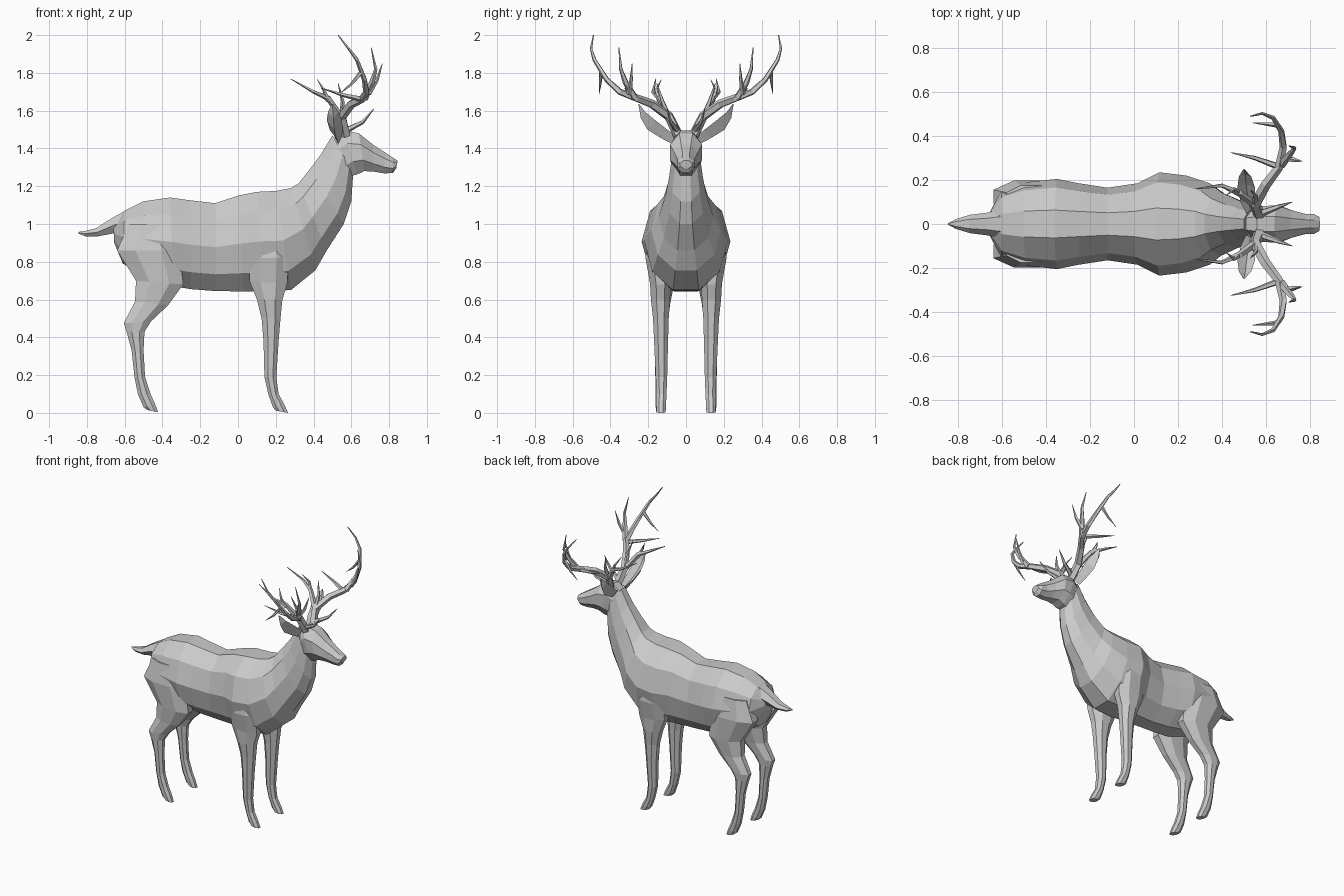
import bpy, bmesh
from math import sin, cos, pi
from mathutils import Vector


def skin(name, rings, mirror=False):
    """Join rings of points into one capped, flat-shaded mesh."""
    bm = bmesh.new()
    rows = [[bm.verts.new(p) for p in r] for r in rings]
    n = len(rows[0])
    for a, b in zip(rows, rows[1:]):
        for i in range(n):
            j = (i + 1) % n
            bm.faces.new((a[i], a[j], b[j], b[i]))
    bm.faces.new(rows[0])
    bm.faces.new(rows[-1])
    bmesh.ops.recalc_face_normals(bm, faces=bm.faces)
    me = bpy.data.meshes.new(name)
    bm.to_mesh(me)
    bm.free()
    ob = bpy.data.objects.new(name, me)
    bpy.context.collection.objects.link(ob)
    if mirror:
        ob.modifiers.new("mirror", 'MIRROR').use_axis = (False, True, False)
    return ob


def section(x1, z1, x2, z2, w, y=0.0, n=10):
    """Oval ring between two side-view outline points, half width w."""
    k = 1 / cos(pi / n)
    mid = Vector(((x1 + x2) / 2, y, (z1 + z2) / 2))
    half = Vector(((x1 - x2) / 2, 0, (z1 - z2) / 2)) * k
    return [mid + half * cos(a) + Vector((0, w * sin(a), 0))
            for a in (pi / n + 2 * pi * i / n for i in range(n))]


def horn(name, pts, r, n=5):
    """Tapered tube through points, mirrored to the other side."""
    pts = [Vector(p) for p in pts]
    rings = []
    for i, p in enumerate(pts):
        t = (pts[min(i + 1, len(pts) - 1)] - pts[max(i - 1, 0)]).normalized()
        u = t.cross(Vector((0.5, -0.8, 0.35))).normalized()
        v = t.cross(u)
        s = r * (1 - 0.9 * (i / (len(pts) - 1)) ** 1.3)
        rings.append([p + (u * cos(2 * pi * k / n) + v * sin(2 * pi * k / n)) * s
                      for k in range(n)])
    return skin(name, rings, True)


# Torso and neck: back point, belly point, half width
body = [(-.66, 1.0, -.655, .90, .05), (-.60, 1.07, -.61, .79, .15),
        (-.50, 1.12, -.48, .72, .19), (-.36, 1.14, -.34, .67, .205),
        (-.25, 1.125, -.25, .655, .185), (-.12, 1.11, -.12, .645, .165),
        (0, 1.15, .03, .643, .185), (.10, 1.17, .13, .645, .235),
        (.20, 1.175, .28, .65, .22), (.28, 1.19, .41, .755, .185),
        (.32, 1.215, .47, .86, .145), (.38, 1.29, .56, 1.0, .11),
        (.44, 1.37, .60, 1.12, .09), (.50, 1.47, .61, 1.27, .072)]
skin("body_and_neck", [section(*s) for s in body])

# Head
head = [(.49, 1.44, .58, 1.25, .065), (.56, 1.495, .63, 1.262, .088),
        (.64, 1.48, .67, 1.28, .092), (.715, 1.42, .72, 1.277, .067),
        (.78, 1.378, .775, 1.268, .05), (.82, 1.352, .82, 1.27, .048),
        (.845, 1.335, .838, 1.295, .034)]
skin("head", [section(*s, n=8) for s in head])

# Tail
tail = [(-.57, 1.085, -.60, .96, .075), (-.67, 1.03, -.66, .95, .052),
        (-.75, .978, -.74, .935, .042), (-.81, .963, -.81, .935, .022),
        (-.845, .958, -.845, .95, .004)]
skin("tail", [section(*s, n=6) for s in tail])

# Legs: front point, rear point, half width, sideways centre
hind = [(-.36, 1.0, -.58, 1.0, .06, .12), (-.31, .86, -.64, .86, .08, .125),
        (-.29, .68, -.54, .70, .068, .125), (-.37, .57, -.545, .59, .05, .13),
        (-.46, .485, -.605, .475, .042, .135), (-.495, .43, -.59, .43, .037, .135),
        (-.50, .33, -.563, .33, .032, .135), (-.492, .19, -.548, .19, .03, .135),
        (-.463, .10, -.53, .10, .028, .135), (-.44, .05, -.50, .03, .028, .135),
        (-.423, .003, -.48, .015, .025, .135)]
fore = [(.22, .98, .08, .98, .05, .15), (.27, .82, .06, .82, .07, .15),
        (.26, .68, .06, .70, .06, .135), (.235, .60, .10, .60, .055, .135),
        (.225, .50, .125, .50, .045, .133), (.215, .38, .135, .38, .04, .132),
        (.203, .19, .14, .19, .033, .13), (.215, .10, .16, .10, .029, .13),
        (.245, .045, .185, .03, .028, .132), (.265, .0, .20, .012, .026, .132)]
for name, leg in (("hind_legs", hind), ("front_legs", fore)):
    skin(name, [section(a, b, c, d, w, y, 8) for a, b, c, d, w, y in leg], True)

# Ears: thin cupped leaves pointing out and up
ears = []
for x, y, z, w, t in ((.53, .06, 1.45, .02, .02), (.52, .11, 1.48, .034, .022),
                      (.51, .18, 1.53, .04, .026), (.505, .225, 1.58, .028, .016),
                      (.50, .25, 1.635, .003, .002)):
    o = Vector((0, -.6, .8)) * t
    c = Vector((x, y, z))
    ears.append([c + Vector((w, 0, 0)) + o, c - o * .1,
                 c - Vector((w, 0, 0)) + o, c - o * 1.5])
skin("ears", ears, True)

# Antlers: main beam and tines
horn("antler_beams", [(.57, .04, 1.47), (.55, .09, 1.57), (.60, .18, 1.635),
                      (.66, .26, 1.665), (.68, .35, 1.70), (.67, .42, 1.765),
                      (.63, .485, 1.87), (.585, .503, 1.93), (.53, .49, 2.0)], .028)
tines = {
    "upper": ([(.67, .27, 1.665), (.71, .32, 1.75), (.73, .345, 1.82), (.705, .355, 1.935)], .02),
    "forward": ([(.69, .30, 1.69), (.735, .29, 1.76), (.765, .285, 1.85)], .016),
    "rear": ([(.55, .09, 1.56), (.48, .14, 1.665), (.40, .175, 1.70), (.28, .16, 1.768)], .02),
    "rear_fork": ([(.48, .14, 1.65), (.455, .16, 1.71), (.42, .13, 1.765)], .014),
    "side": ([(.66, .26, 1.66), (.55, .30, 1.685), (.44, .325, 1.72)], .016),
    "outer": ([(.65, .45, 1.80), (.60, .455, 1.74), (.54, .46, 1.69)], .012),
    "inner": ([(.55, .09, 1.56), (.555, .125, 1.65), (.53, .155, 1.745)], .017),
    "brow": ([(.58, .05, 1.50), (.66, .08, 1.54), (.72, .10, 1.61)], .017),
}
for key, (pts, r) in tines.items():
    horn("antler_tine_" + key, pts, r)
